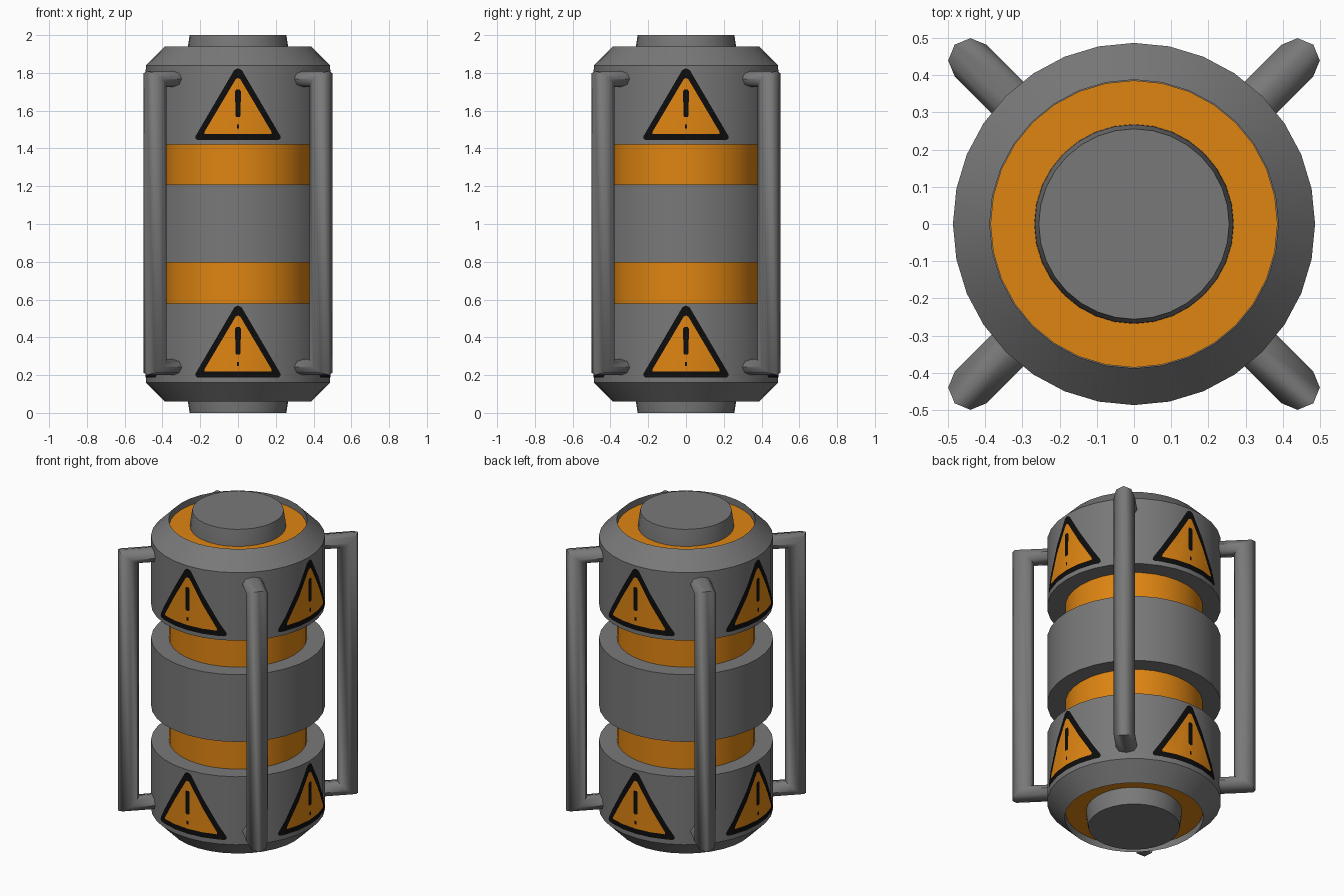
import bpy, bmesh, math
from mathutils import Matrix, Vector

if "Cube" in bpy.data.objects:
    bpy.data.objects.remove(bpy.data.objects["Cube"])

SIDES = 32
R = 0.487


def material(name, rgb):
    m = bpy.data.materials.new(name)
    m.diffuse_color = (*rgb, 1)
    m.use_nodes = True
    m.node_tree.nodes["Principled BSDF"].inputs["Base Color"].default_value = m.diffuse_color
    return m


GREY = material("grey metal", (0.19, 0.19, 0.19))
ORANGE = material("warning orange", (0.74, 0.235, 0.006))
BLACK = material("sign black", (0.004, 0.004, 0.004))


def finish(bm, name, mat, angle=30, recalc=True):
    if recalc:
        bmesh.ops.recalc_face_normals(bm, faces=bm.faces)
    me = bpy.data.meshes.new(name)
    bm.to_mesh(me)
    bm.free()
    me.materials.append(mat)
    me.shade_smooth()
    me.set_sharp_from_angle(angle=math.radians(angle))
    ob = bpy.data.objects.new(name, me)
    bpy.context.collection.objects.link(ob)
    return ob


def skin(bm, rings, closed):
    """Bridge vertex rings; either close the tube on itself or cap its ends."""
    n = len(rings[0])
    for i in range(len(rings) if closed else len(rings) - 1):
        a, b = rings[i], rings[(i + 1) % len(rings)]
        for j in range(n):
            k = (j + 1) % n
            bm.faces.new((a[j], a[k], b[k], b[j]))
    if not closed:
        bm.faces.new(rings[0])
        bm.faces.new(rings[-1])


def lathe(name, profile, mat, closed, flip=False):
    bm = bmesh.new()
    rings = []
    for r, z in profile:
        z = 2 - z if flip else z
        rings.append([bm.verts.new((r * math.cos(2 * math.pi * i / SIDES),
                                    r * math.sin(2 * math.pi * i / SIDES), z))
                      for i in range(SIDES)])
    skin(bm, rings, closed)
    return finish(bm, name, mat)


# Orange core, visible in the grooves and end recesses
lathe("core", [(0.386, 0.1), (0.386, 1.9)], ORANGE, False)

# Grey middle ring, end drums with chamfer and rim, end caps
lathe("middle_ring", [(0.36, 0.795), (R, 0.795), (R, 1.21), (0.36, 1.21)], GREY, True)
for flip, end in ((False, "top"), (True, "bottom")):
    lathe(end + "_drum", [(0.36, 1.42), (R, 1.42), (R, 1.84), (0.388, 1.94),
                          (0.388, 1.895), (0.36, 1.895)], GREY, True, flip)
    lathe(end + "_cap", [(0.269, 1.88), (0.267, 1.93), (0.256, 2.0)], GREY, False, flip)


# Bracket handles on the four diagonals: octagonal tube with mitred corners
def handle(name, angle):
    bm = bmesh.new()
    # path point (radius, z) and in-plane offset direction of its ring
    path = [(0.42, 0.242, 0, -0.042), (0.622, 0.242, 0.06, -0.042),
            (0.622, 1.768, 0.06, 0.042), (0.42, 1.768, 0, 0.042)]
    rings = []
    for r, z, dr, dz in path:
        ring = []
        for i in range(8):
            a = i * math.pi / 4
            u = math.sin(a)
            ring.append(bm.verts.new((r + dr * u, 0.06 * math.cos(a), z + dz * u)))
        rings.append(ring)
    skin(bm, rings, False)
    bm.transform(Matrix.Rotation(angle, 4, 'Z'))
    finish(bm, name, GREY, 50)


for i in range(4):
    handle(f"handle_{i + 1}", math.radians(45 + 90 * i))


# Warning signs: thin layers wrapped on the drum facets
def facet_depth(x):
    step = 2 * math.pi / SIDES
    k = min(int(math.asin(min(abs(x) / R, 1)) / step + 1e-5), SIDES // 4 - 1)
    x0, x1 = R * math.sin(k * step), R * math.sin((k + 1) * step)
    y0, y1 = R * math.cos(k * step), R * math.cos((k + 1) * step)
    return y0 + (y1 - y0) * (abs(x) - x0) / (x1 - x0)


def decal(name, half, z0, lift, mat, angle):
    """Symmetric outline from its right half, cut at the facet edges and wrapped."""
    outline = half + [(-x, z) for x, z in reversed(half) if x > 0]
    bm = bmesh.new()
    bm.faces.new([bm.verts.new((x, 0, z + z0)) for x, z in outline])
    for k in range(-2, 3):
        cut = R * math.sin(k * 2 * math.pi / SIDES)
        bmesh.ops.bisect_plane(bm, geom=bm.verts[:] + bm.edges[:] + bm.faces[:],
                               plane_co=Vector((cut, 0, 0)), plane_no=Vector((1, 0, 0)))
    for v in bm.verts:
        v.co.y = -facet_depth(v.co.x) - lift
    bm.normal_update()
    for f in bm.faces:
        if f.normal.y > 0:
            f.normal_flip()
    bm.transform(Matrix.Rotation(angle, 4, 'Z'))
    finish(bm, name, mat, recalc=False)


BORDER = [(0.215, 0), (0.226, 0.008), (0.224, 0.022), (0.02, 0.37), (0, 0.38)]
PANEL = [(0.176, 0.032), (0.178, 0.042), (0.012, 0.322), (0, 0.328)]
BAR = [(0.009, 0.122), (0.014, 0.13), (0.015, 0.258), (0.009, 0.267)]
DOT = [(0.006, 0.06), (0.006, 0.082)]

for level, z0 in (("lower", 0.188), ("upper", 1.445)):
    for i, side in enumerate(("front", "right", "back", "left")):
        a = i * math.pi / 2
        tag = f"{level}_{side}_sign_"
        decal(tag + "border", BORDER, z0, 0.003, BLACK, a)
        decal(tag + "panel", PANEL, z0, 0.005, ORANGE, a)
        decal(tag + "bar", BAR, z0, 0.007, BLACK, a)
        decal(tag + "dot", DOT, z0, 0.007, BLACK, a)
